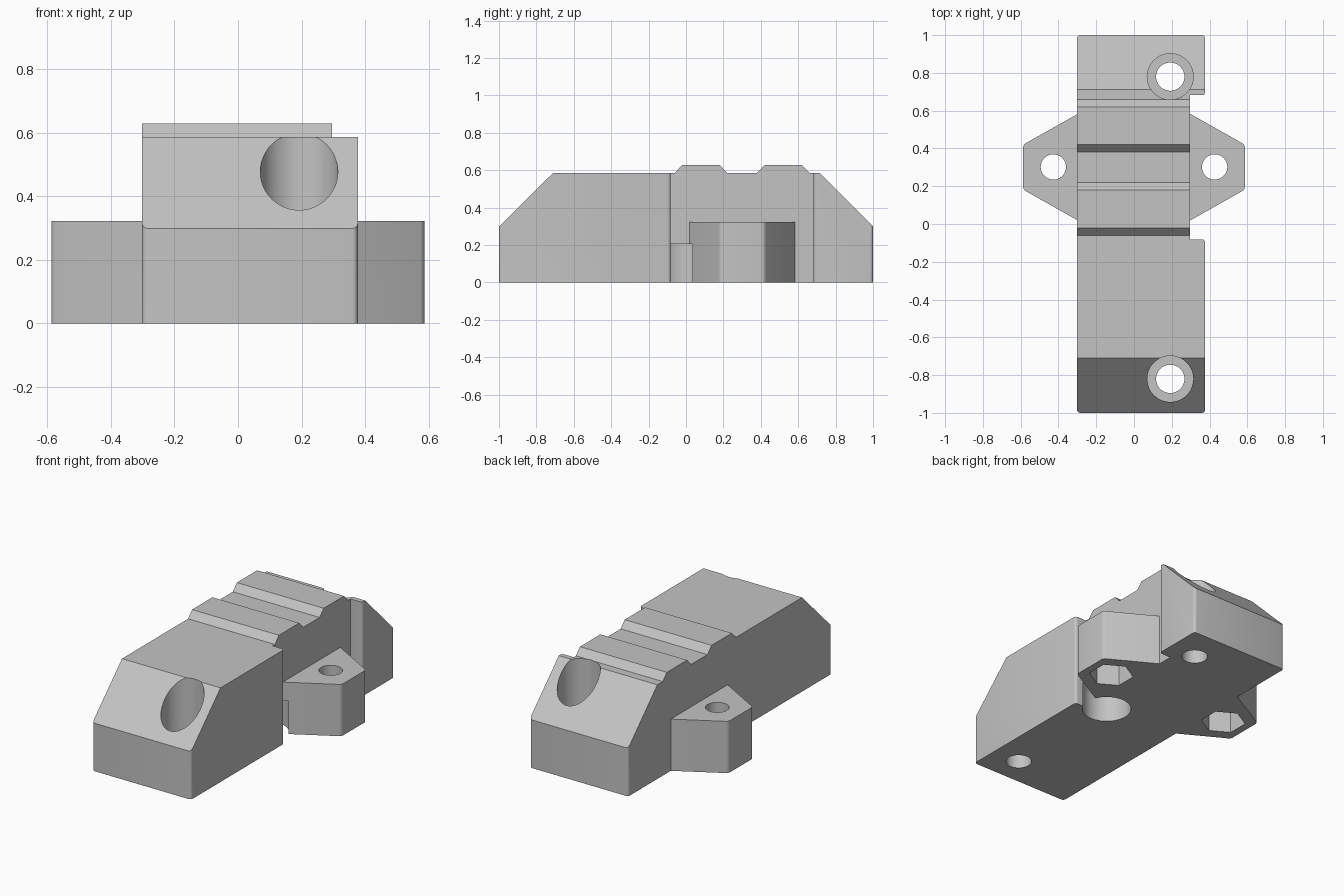
import bpy, bmesh, math
from mathutils import Matrix

if "Cube" in bpy.data.objects:
    bpy.data.objects.remove(bpy.data.objects["Cube"], do_unlink=True)

# Single plain grey material
grey = bpy.data.materials.new("light_grey")
grey.use_nodes = True
colour = (0.55, 0.55, 0.55, 1)
grey.diffuse_color = colour
grey.node_tree.nodes["Principled BSDF"].inputs["Base Color"].default_value = colour


def prism(name, outline, direction, round_corner=None, radius=0.0):
    """Extrude a closed outline of 3D points; optionally round chosen corners."""
    bm = bmesh.new()
    face = bm.faces.new([bm.verts.new(p) for p in outline])
    new = bmesh.ops.extrude_face_region(bm, geom=[face], use_keep_orig=True)["geom"]
    bmesh.ops.translate(bm, vec=direction,
                        verts=[g for g in new if isinstance(g, bmesh.types.BMVert)])
    if round_corner:
        edges = [e for e in bm.edges
                 if abs(e.verts[0].co.z - e.verts[1].co.z) > 0.1
                 and round_corner(e.verts[0].co)]
        bmesh.ops.bevel(bm, geom=edges, offset=radius, segments=4,
                        profile=0.5, affect='EDGES')
    bmesh.ops.recalc_face_normals(bm, faces=bm.faces)
    mesh = bpy.data.meshes.new(name)
    bm.to_mesh(mesh)
    bm.free()
    obj = bpy.data.objects.new(name, mesh)
    bpy.context.collection.objects.link(obj)
    mesh.materials.append(grey)
    return obj


def column(name, x, y, r, low, high, sides=48, turn=0.0):
    ring = [(x + r * math.cos(turn + math.tau * i / sides),
             y + r * math.sin(turn + math.tau * i / sides), low) for i in range(sides)]
    return prism(name, ring, (0, 0, high - low))


def combine(target, tool, operation):
    """Apply a boolean and discard the helper."""
    tool.hide_render = True
    mod = target.modifiers.new(tool.name, 'BOOLEAN')
    mod.operation, mod.solver, mod.object = operation, 'EXACT', tool
    bpy.context.view_layer.objects.active = target
    bpy.ops.object.modifier_apply(modifier=mod.name)
    bpy.data.objects.remove(tool, do_unlink=True)


# Plan of the body, with a long recess in its left side
LEFT, RECESS, RIGHT = 0.377, 0.296, -0.302
plan = [(RIGHT, -1), (LEFT, -1), (LEFT, -0.082), (RECESS, -0.082),
        (RECESS, 0.682), (LEFT, 0.682), (LEFT, 1), (RIGHT, 1)]
body = prism("carriage_body", [(x, y, -0.1) for x, y in plan], (0, 0, 0.9),
             lambda c: abs(c.x - RECESS) > 0.001, 0.017)

# Side profile: sloped ends and two raised ridges
side = [(-1.1, 0), (-1.1, 0.2), (-0.71, 0.586)]
for start in (-0.06, 0.38):
    side += [(start, 0.586), (start + 0.04, 0.628),
             (start + 0.24, 0.628), (start + 0.28, 0.586)]
side += [(0.713, 0.586), (1.1, 0.2), (1.1, 0)]
combine(body, prism("side_profile", [(-1, y, z) for y, z in side], (2, 0, 0)), 'INTERSECT')

# Tapered mounting ears
for s in (-1, 1):
    ear = [(0.2, 0.018), (0.296, 0.018), (0.587, 0.182),
           (0.587, 0.42), (0.296, 0.584), (0.2, 0.584)]
    combine(body, prism("ear", [(s * x, y, 0) for x, y in ear], (0, 0, 0.322),
                        lambda c: abs(c.x) > 0.5, 0.015), 'UNION')

# Ear bolt holes and hexagonal nut pockets beneath
for s in (-1, 1):
    combine(body, column("bolt_hole", s * 0.427, 0.302, 0.067, -0.1, 0.5), 'DIFFERENCE')
    combine(body, column("nut_pocket", s * 0.427, 0.302, 0.129, -0.1, 0.14,
                         6, math.pi / 2), 'DIFFERENCE')

# Counterbored screw holes at both ends
for y in (-0.82, 0.78):
    combine(body, column("screw_hole", 0.192, y, 0.075, -0.1, 0.8), 'DIFFERENCE')
    combine(body, column("counterbore", 0.192, y, 0.122, 0.15, 0.8), 'DIFFERENCE')

# Round blind pocket in the underside, breaking into the recess
combine(body, column("round_pocket", 0.192, -0.02, 0.142, -0.1, 0.205), 'DIFFERENCE')

bpy.ops.object.select_all(action='DESELECT')
body.select_set(True)
bpy.context.view_layer.objects.active = body
bpy.ops.object.shade_smooth_by_angle(angle=math.radians(28))
